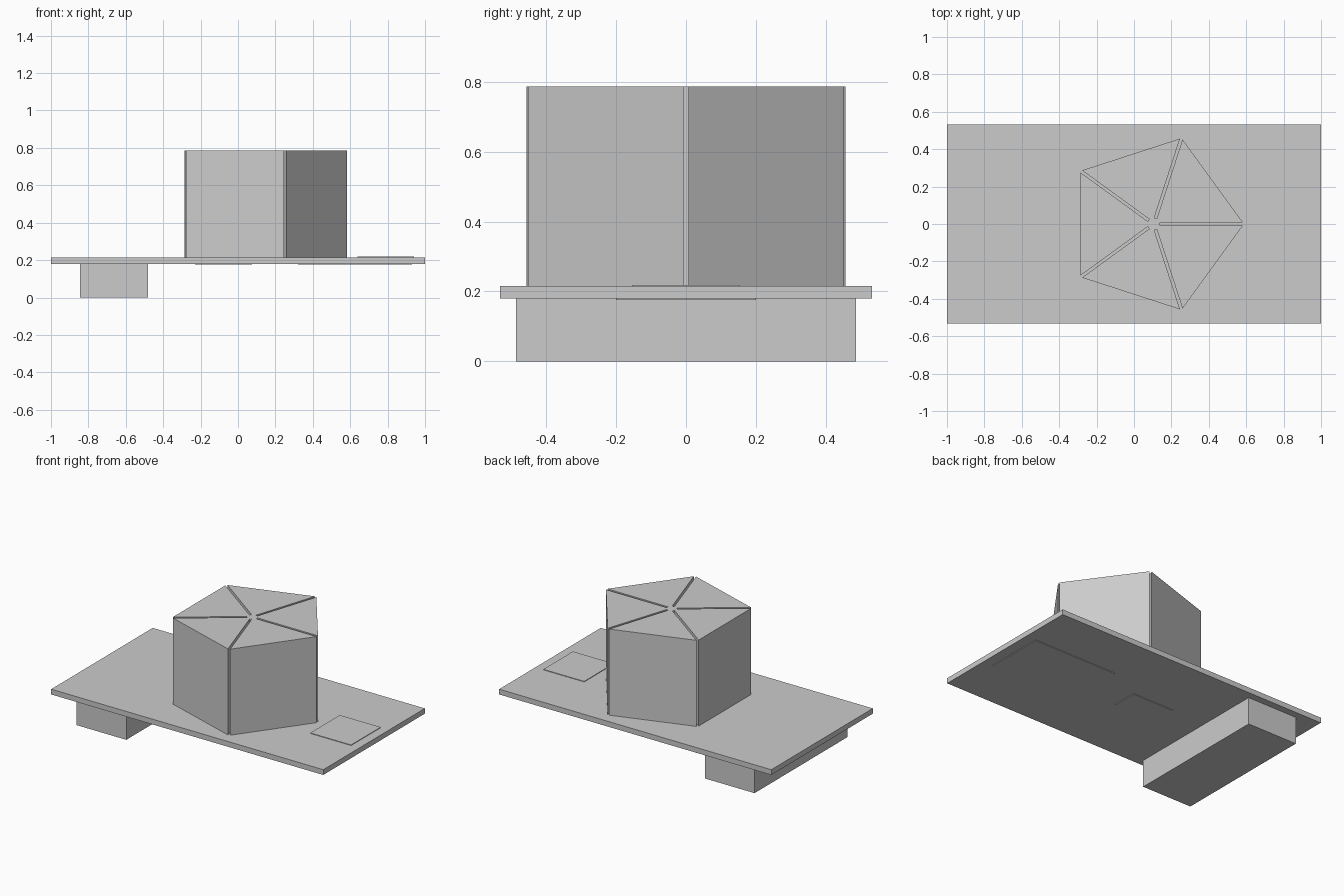
import bpy
import bmesh
from math import cos, sin, tan, tau, pi

default = bpy.data.objects.get("Cube")
if default:
    bpy.data.objects.remove(default, do_unlink=True)

GREY = (0.6, 0.6, 0.6, 1.0)
grey = bpy.data.materials.new("plain grey")
grey.use_nodes = True
grey.diffuse_color = GREY
grey.node_tree.nodes["Principled BSDF"].inputs["Base Color"].default_value = GREY


def extrude_profile(name, points, bottom, top):
    """Make a solid prism from a flat outline."""
    bm = bmesh.new()
    face = bm.faces.new([bm.verts.new((x, y, bottom)) for x, y in points])
    moved = bmesh.ops.extrude_face_region(bm, geom=[face])["geom"]
    verts = [v for v in moved if isinstance(v, bmesh.types.BMVert)]
    bmesh.ops.translate(bm, verts=verts, vec=(0, 0, top - bottom))
    bmesh.ops.recalc_face_normals(bm, faces=bm.faces)
    mesh = bpy.data.meshes.new(name)
    bm.to_mesh(mesh)
    bm.free()
    mesh.materials.append(grey)
    obj = bpy.data.objects.new(name, mesh)
    bpy.context.collection.objects.link(obj)
    return obj


def slab(name, x0, x1, y0, y1, bottom, top):
    return extrude_profile(name, [(x0, y0), (x1, y0), (x1, y1), (x0, y1)], bottom, top)


DECK_BOTTOM, DECK_TOP = 0.18, 0.215

# Flat deck and the foot block below it
slab("deck", -1, 1, -0.533, 0.533, DECK_BOTTOM, DECK_TOP)
slab("foot_block", -0.845, -0.48, -0.487, 0.487, 0, DECK_BOTTOM)

# Thin pads on and under the deck
PAD = 0.004
slab("top_pad", 0.64, 0.94, -0.155, 0.155, DECK_TOP, DECK_TOP + PAD)
slab("large_under_pad", 0.32, 0.93, -0.2, 0.2, DECK_BOTTOM - PAD, DECK_BOTTOM)
slab("small_under_pad", -0.23, 0.075, -0.085, 0.085, DECK_BOTTOM - PAD, DECK_BOTTOM)

# Five-sided block with a slot cut in from each corner
SIDES, RADIUS, CORE, HALF_SLOT, CENTRE_X = 5, 0.483, 0.033, 0.007, 0.105
rim = RADIUS - HALF_SLOT * tan(pi / SIDES)
outline = []
for k in range(SIDES):
    a = tau * k / SIDES
    for r, s in ((rim, -1), (CORE, -1), (CORE, 1), (rim, 1)):
        w = s * HALF_SLOT
        outline.append((CENTRE_X + r * cos(a) - w * sin(a), r * sin(a) + w * cos(a)))
extrude_profile("slotted_block", outline, DECK_TOP, 0.787)
